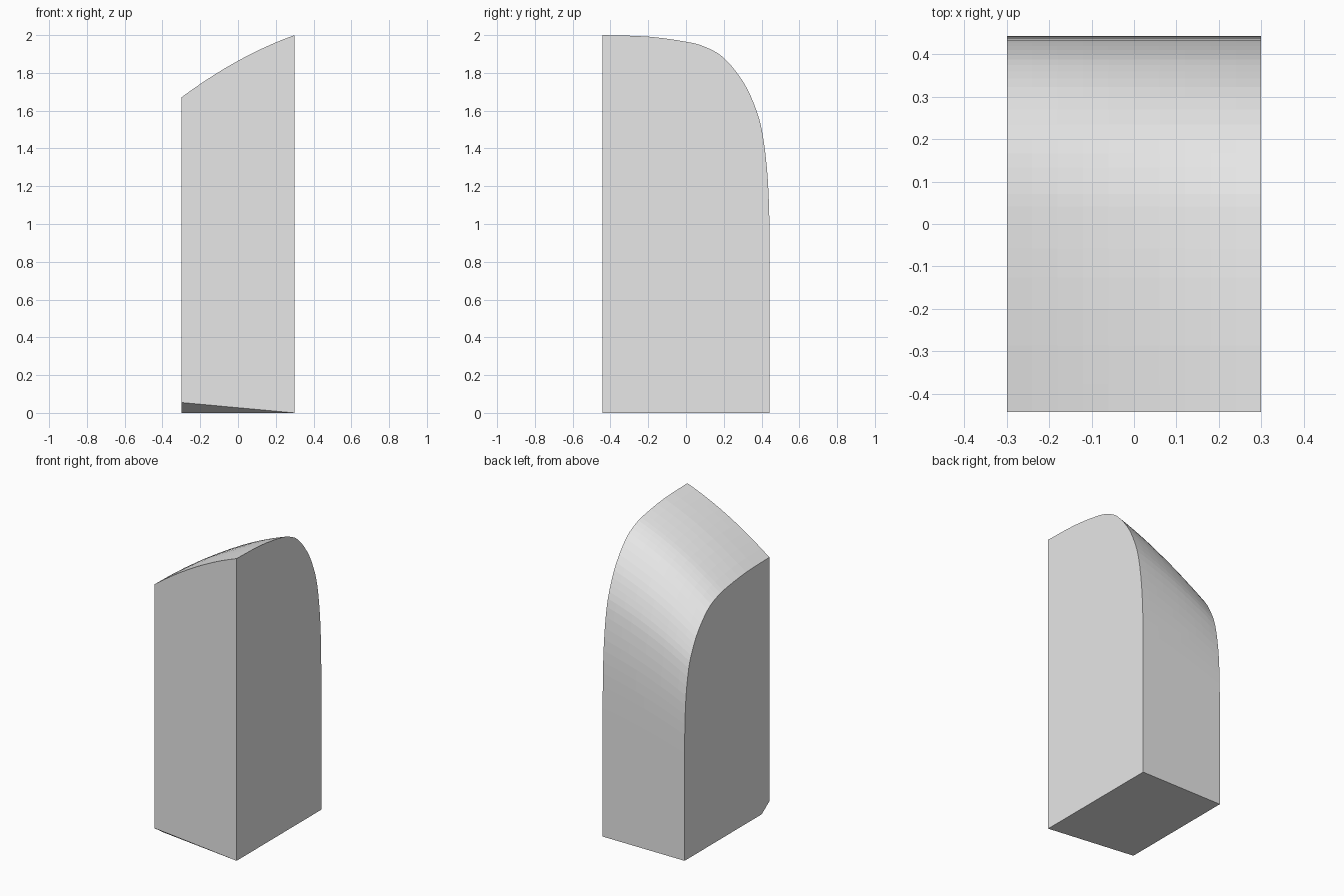
import bpy
import bmesh

cube = bpy.data.objects.get("Cube")
if cube:
    bpy.data.objects.remove(cube, do_unlink=True)

HALF_X, HALF_Y = 0.30, 0.443
COLUMNS = 10


def spline(points, steps):
    """Catmull-Rom curve through 2D points."""
    pts = [points[0]] + points + [points[-1]]
    out = []
    for a, b, c, d in zip(pts, pts[1:], pts[2:], pts[3:]):
        for s in range(steps):
            t = s / steps
            out.append(tuple(
                0.5 * (2 * q + (r - p) * t + (2 * p - 5 * q + 4 * r - u) * t ** 2
                       + (3 * q - p - 3 * r + u) * t ** 3)
                for p, q, r, u in zip(a, b, c, d)))
    return out + [points[-1]]


# Rounded side outline (y, z) at the tall side, from front top to the back
outline = spline([(-HALF_Y, 2.0), (-0.2, 1.992), (0, 1.965), (0.1, 1.938),
                  (0.2, 1.88), (0.3, 1.757), (0.36, 1.635), (0.4, 1.505),
                  (0.428, 1.3), (0.44, 1.08), (HALF_Y, 0.85)], 3)


def crown(u):
    """Height factor across the width, gently bowed upwards."""
    return 0.835 + 0.165 * u + 0.058 * u * (1 - u)


bm = bmesh.new()
rings = []
for i in range(COLUMNS + 1):
    u = i / COLUMNS
    x = HALF_X * (2 * u - 1)
    ring = [bm.verts.new((x, y, z * crown(u))) for y, z in outline]
    ring.append(bm.verts.new((x, HALF_Y, 0)))
    # Tapered bevel along the bottom front edge, fading out at the tall side
    ring.append(bm.verts.new((x, -HALF_Y + 0.08 * (1 - u), 0)))
    if i < COLUMNS:
        ring.append(bm.verts.new((x, -HALF_Y, 0.055 * (1 - u))))
    else:
        ring.append(ring[-1])
    rings.append(ring)

# Skin between neighbouring outlines, then the two flat sides
for a, b in zip(rings, rings[1:]):
    for j in range(len(a)):
        k = (j + 1) % len(a)
        corners = list(dict.fromkeys((a[j], b[j], b[k], a[k])))
        bm.faces.new(corners)
bm.faces.new(rings[0])
bm.faces.new(rings[-1][:-1])
bmesh.ops.recalc_face_normals(bm, faces=bm.faces)

mesh = bpy.data.meshes.new("rounded_block")
bm.to_mesh(mesh)
bm.free()
block = bpy.data.objects.new("rounded_block", mesh)
bpy.context.collection.objects.link(block)

# Plain grey surface
grey = bpy.data.materials.new("light_grey")
grey.use_nodes = True
colour = (0.8, 0.8, 0.8, 1)
grey.diffuse_color = colour
grey.node_tree.nodes["Principled BSDF"].inputs["Base Color"].default_value = colour
mesh.materials.append(grey)
